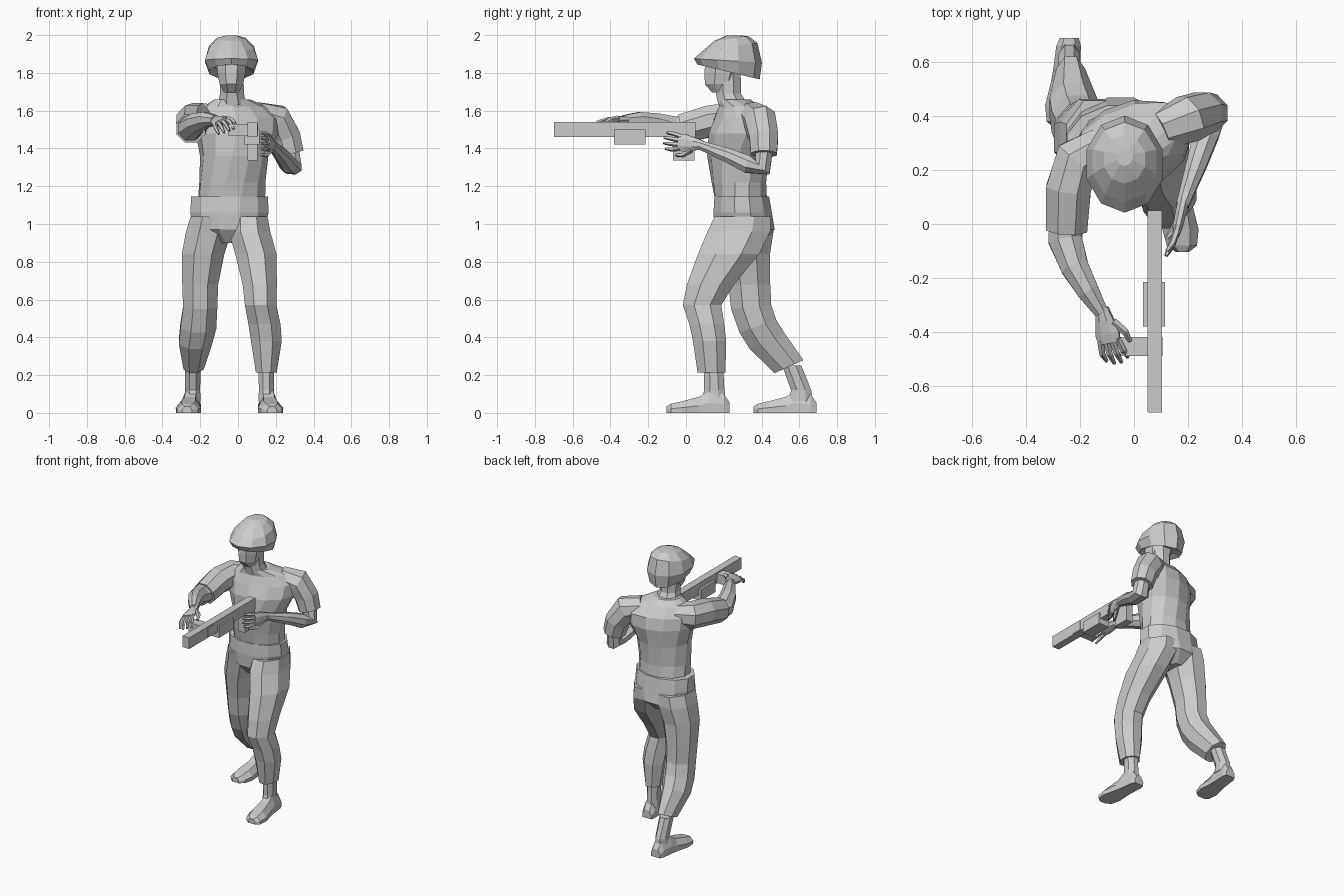
import bpy, bmesh, math
from mathutils import Vector as V


def loft(name, rings, n=8):
    """Skin a closed faceted tube through rings of (centre, u axis, v axis)."""
    bm = bmesh.new()
    loops = []
    for c, u, v in rings:
        loops.append([bm.verts.new(c + u * math.cos(a) + v * math.sin(a))
                      for a in ((i + .5) * 2 * math.pi / n for i in range(n))])
    for a, b in zip(loops, loops[1:]):
        for i in range(n):
            j = (i + 1) % n
            bm.faces.new((a[i], a[j], b[j], b[i]))
    bm.faces.new(loops[0][::-1])
    bm.faces.new(loops[-1])
    bmesh.ops.recalc_face_normals(bm, faces=bm.faces)
    me = bpy.data.meshes.new(name)
    bm.to_mesh(me)
    bm.free()
    ob = bpy.data.objects.new(name, me)
    bpy.context.collection.objects.link(ob)
    return ob


def flat(x, y, z, rx, ry, rot=0, tilt=0):
    """Level ring, turned about z and tilted front to back."""
    r = math.radians(rot)
    return (V((x, y, z)), V((math.cos(r), math.sin(r), 0)) * rx,
            V((-math.sin(r), math.cos(r), tilt)) * ry)


def tube(name, pts, radii, n=8, ref=V((0, 0, 1))):
    """Limb along a path; a radius may be a (side, ref) pair."""
    pts = [V(p) for p in pts]
    rings = []
    for i, p in enumerate(pts):
        t = (pts[min(i + 1, len(pts) - 1)] - pts[max(i - 1, 0)]).normalized()
        s = t.cross(ref).normalized()
        r = radii[i] if isinstance(radii[i], tuple) else (radii[i], radii[i])
        rings.append((p, s * r[0], s.cross(t) * r[1]))
    return loft(name, rings, n)


def box(name, x0, x1, y0, y1, z0, z1):
    bpy.ops.mesh.primitive_cube_add(size=1, location=((x0 + x1) / 2, (y0 + y1) / 2, (z0 + z1) / 2))
    ob = bpy.context.object
    ob.name = name
    ob.scale = (x1 - x0, y1 - y0, z1 - z0)


def hand(name, wrist, fwd, back, curl, thumb):
    """Palm, four curled fingers and a thumb; back = normal of the hand's back."""
    w, f, b = V(wrist), V(fwd).normalized(), V(back).normalized()
    s = f.cross(b).normalized()
    b = s.cross(f)
    tube(name + "_palm", [w - f * .02, w + f * .03, w + f * .08, w + f * .115],
         [(.025, .022), (.038, .022), (.05, .02), (.045, .014)], 8, b)
    for i in range(4):
        k = i - 1.5
        base = w + f * .1 + s * k * .022
        mid = base + f * (.06 - .006 * abs(k)) + s * k * .006 - b * curl * .3
        tip = mid + f * (.045 - .008 * abs(k)) - b * curl * .7
        tube(f"{name}_finger_{i + 1}", [base, mid, tip], [.013, .012, .007], 5, b)
    root = w + f * .04 + s * thumb * .03
    tube(name + "_thumb", [root, root + f * .045 + s * thumb * .035 - b * .012,
                           root + f * .085 + s * thumb * .04 - b * .03], [.018, .014, .008], 5, b)


def foot(name, x, y, lean, ankle_y):
    """Boot with heel at y, pointing to -y, toes leaning outwards; plus ankle."""
    bm = bmesh.new()
    loops = []
    for d, hw, h in ((0, .035, .055), (.03, .045, .10), (.11, .048, .12), (.16, .052, .085),
                     (.25, .066, .062), (.31, .055, .048), (.333, .025, .035)):
        cx = x + lean * d
        loops.append([bm.verts.new((cx + hw * px, y - d, h * pz)) for px, pz in
                      ((-1, 0), (1, 0), (1.02, .45), (.55, 1), (-.55, 1), (-1.02, .45))])
    for a, b in zip(loops, loops[1:]):
        for i in range(6):
            j = (i + 1) % 6
            bm.faces.new((a[i], a[j], b[j], b[i]))
    bm.faces.new(loops[0])
    bm.faces.new(loops[-1])
    bmesh.ops.recalc_face_normals(bm, faces=bm.faces)
    me = bpy.data.meshes.new(name)
    bm.to_mesh(me)
    bm.free()
    bpy.context.collection.objects.link(bpy.data.objects.new(name, me))
    loft(name + "_ankle", [flat(x, y - .085, .06, .045, .07), flat(x, y - .08, .12, .043, .058),
                           flat(x, ankle_y, .25, .045, .055)])


# Trousers: hips and two legs in a stride
loft("hips", [flat(-.05, .30, .90, .06, .10), flat(-.05, .31, .97, .19, .165),
              flat(-.045, .30, 1.06, .215, .16), flat(-.045, .295, 1.145, .21, .15)], 12)
loft("left_leg", [flat(.055, .30, 1.04, .11, .16), flat(.06, .28, .96, .12, .18),
                  flat(.095, .225, .84, .118, .175), flat(.115, .13, .68, .098, .135),
                  flat(.12, .085, .57, .09, .11), flat(.14, .11, .47, .092, .10),
                  flat(.15, .125, .38, .088, .095), flat(.15, .135, .215, .06, .08)])
loft("right_leg", [flat(-.14, .31, 1.04, .12, .16), flat(-.155, .32, .96, .13, .155),
                   flat(-.185, .32, .84, .122, .135), flat(-.20, .335, .68, .103, .12),
                   flat(-.20, .345, .56, .098, .115, 0, .1), flat(-.21, .38, .46, .103, .105, 0, .35),
                   flat(-.225, .43, .38, .095, .10, 0, .45), flat(-.235, .545, .245, .058, .083, 0, .45)])
foot("left_foot", .15, .23, .09, .145)
foot("right_foot", -.24, .69, -.09, .56)

# Shirt: torso turning towards the rear shoulder, then neck
loft("torso", [flat(-.035, .295, 1.10, .185, .14), flat(-.03, .28, 1.22, .178, .145, 6),
               flat(-.02, .275, 1.36, .182, .162, 13), flat(-.005, .29, 1.48, .225, .165, 19),
               flat(-.005, .30, 1.56, .235, .14, 21), flat(-.015, .285, 1.62, .175, .105, 19),
               flat(-.03, .255, 1.66, .095, .085, 10)], 12)
loft("neck", [flat(-.03, .25, 1.63, .085, .085), flat(-.032, .225, 1.69, .068, .072),
              flat(-.033, .22, 1.80, .068, .075)])

# Head and helmet
loft("head", [flat(-.035, .19, 1.70, .045, .055, 0, .1), flat(-.035, .185, 1.74, .068, .092),
              flat(-.035, .195, 1.80, .08, .105), flat(-.035, .205, 1.90, .085, .11)])
loft("helmet", [flat(-.035, .22, 1.83, .09, .12, 0, -.2), flat(-.035, .225, 1.805, .122, .165, 0, -.24),
                flat(-.035, .222, 1.865, .148, .18, 0, -.06), flat(-.035, .23, 1.935, .125, .148, 0, .16),
                flat(-.035, .24, 1.982, .08, .09, 0, .14), flat(-.035, .25, 1.998, .03, .035)], 10)

# Rear arm: hanging sleeve, bent elbow, forearm to the grip
tube("left_sleeve", [(.10, .345, 1.575), (.20, .39, 1.55), (.255, .412, 1.46), (.28, .412, 1.37)],
     [.075, .092, .083, .075], 8, V((0, -1, 0)))
tube("left_forearm", [(.275, .415, 1.40), (.285, .405, 1.30), (.268, .33, 1.315), (.235, .23, 1.36), (.18, .07, 1.42)],
     [.05, .056, .05, .042, .025], 8, V((1, 0, 0)))
hand("left_hand", (.18, .07, 1.42), (-.22, -1, .12), (1, -.2, 0), .02, -1)

# Front arm: raised sleeve, forearm to the side handle
tube("right_sleeve", [(-.12, .29, 1.56), (-.21, .24, 1.555), (-.243, .13, 1.545), (-.25, -.02, 1.505)],
     [.075, .092, .09, .083])
tube("right_forearm", [(-.25, .02, 1.51), (-.255, -.06, 1.505), (-.22, -.16, 1.535), (-.17, -.25, 1.552), (-.12, -.33, 1.55)],
     [.07, .068, .056, .044, .028])
hand("right_hand", (-.115, -.33, 1.55), (.22, -1, -.1), (-.35, 0, 1), .045, -1)

# Rifle from plain blocks
box("rifle_body", .05, .103, -.70, .05, 1.46, 1.54)
box("rifle_magazine", .033, .115, -.38, -.215, 1.42, 1.50)
box("rifle_grip", .05, .103, -.07, .045, 1.335, 1.47)
box("rifle_side_handle", -.05, .106, -.49, -.42, 1.465, 1.53)
